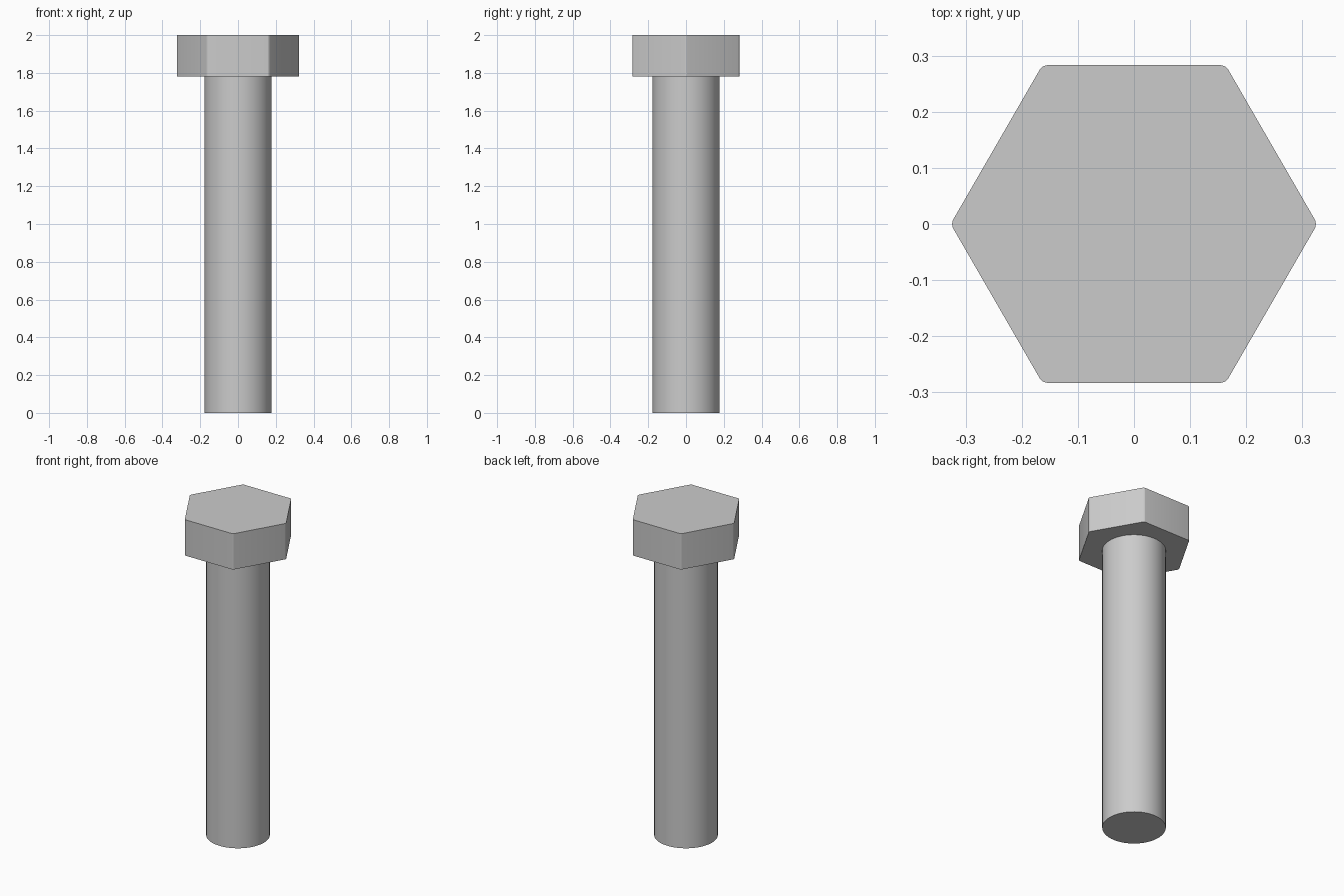
import bpy
import bmesh
import math

cube = bpy.data.objects.get("Cube")
if cube:
    bpy.data.objects.remove(cube, do_unlink=True)

HEIGHT = 2.0
HEAD_BOTTOM = 1.78
SHAFT_RADIUS = 0.177
HEAD_CORNER = 0.283 / math.cos(math.radians(30))

steel = bpy.data.materials.new("steel grey")
steel.use_nodes = True
colour = (0.6, 0.6, 0.6, 1)
steel.diffuse_color = colour
steel.node_tree.nodes["Principled BSDF"].inputs["Base Color"].default_value = colour


def prism(name, sides, radius, bottom, top, fillet=0):
    """Upright prism with a corner on the x axis and optionally rounded corners."""
    bm = bmesh.new()
    ring = [bm.verts.new((radius * math.cos(2 * math.pi * i / sides),
                          radius * math.sin(2 * math.pi * i / sides), bottom))
            for i in range(sides)]
    base = bm.faces.new(ring)
    grown = bmesh.ops.extrude_face_region(bm, geom=[base], use_keep_orig=True)
    for v in grown["geom"]:
        if isinstance(v, bmesh.types.BMVert):
            v.co.z = top
    if fillet:
        upright = [e for e in bm.edges
                   if abs(e.verts[0].co.z - e.verts[1].co.z) > 0.01]
        bmesh.ops.bevel(bm, geom=upright, offset=fillet, segments=4,
                        profile=0.5, affect='EDGES')
    bmesh.ops.recalc_face_normals(bm, faces=bm.faces[:])
    mesh = bpy.data.meshes.new(name)
    bm.to_mesh(mesh)
    bm.free()
    mesh.materials.append(steel)
    obj = bpy.data.objects.new(name, mesh)
    bpy.context.collection.objects.link(obj)
    bpy.ops.object.select_all(action='DESELECT')
    obj.select_set(True)
    bpy.context.view_layer.objects.active = obj
    bpy.ops.object.shade_smooth_by_angle(angle=math.radians(14))
    return obj


# Plain round shaft
prism("shaft", 64, SHAFT_RADIUS, 0, HEAD_BOTTOM)

# Hexagonal head with slightly rounded corners
prism("hex_head", 6, HEAD_CORNER, HEAD_BOTTOM, HEIGHT, fillet=0.009)
